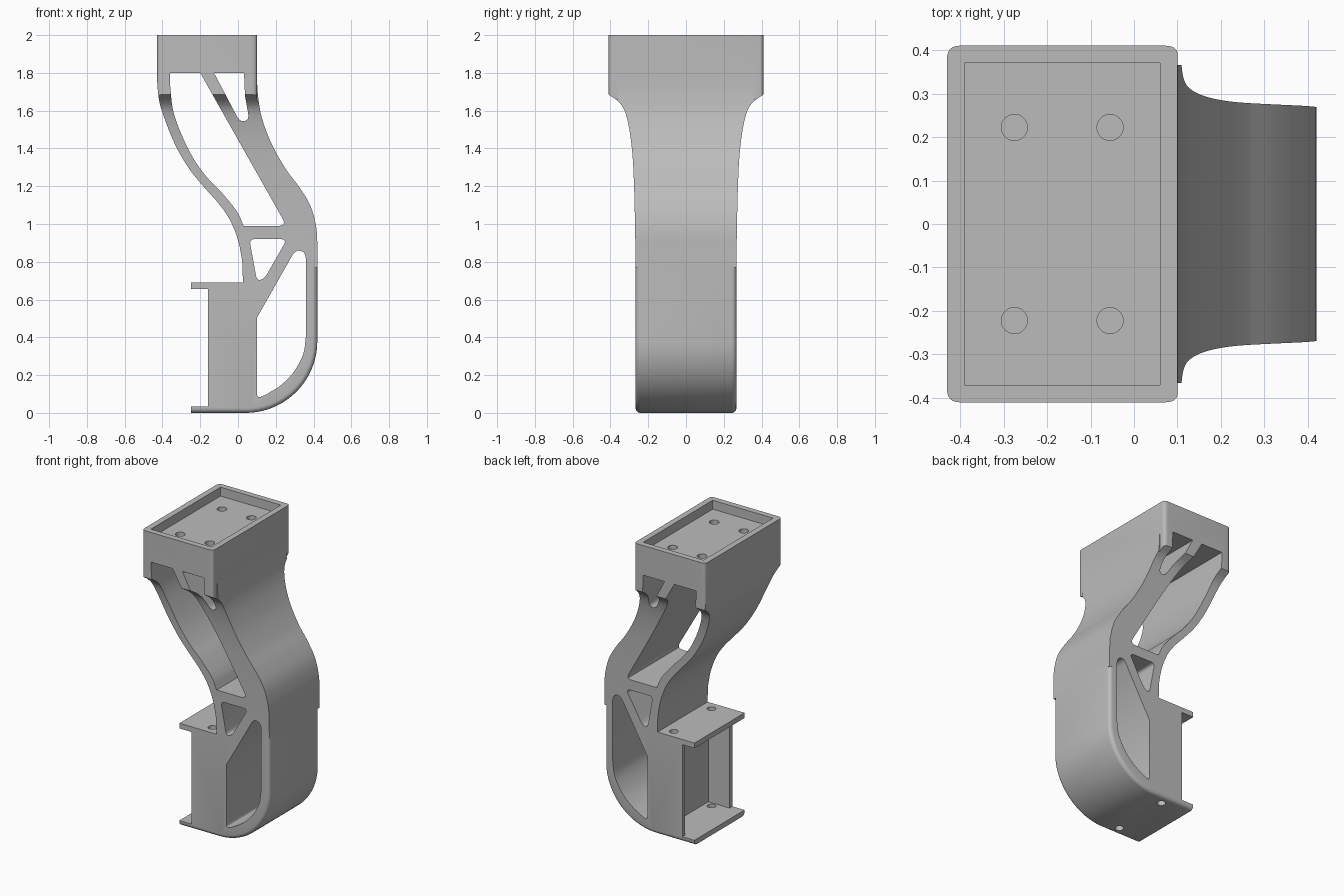
import bpy, bmesh, math
from mathutils import Vector

if "Cube" in bpy.data.objects:
    bpy.data.objects.remove(bpy.data.objects["Cube"])

grey = bpy.data.materials.new("matte grey")
grey.use_nodes = True
COLOUR = (0.5, 0.5, 0.5, 1)
grey.diffuse_color = COLOUR
grey.node_tree.nodes["Principled BSDF"].inputs["Base Color"].default_value = COLOUR


def spline(pts, steps=5):
    """Smooth open curve through the given points."""
    p = [Vector(q) for q in pts]
    p = [2 * p[0] - p[1]] + p + [2 * p[-1] - p[-2]]
    out = []
    for a, b, c, d in zip(p, p[1:], p[2:], p[3:]):
        for i in range(steps):
            t = i / steps
            out.append(0.5 * (2 * b + (c - a) * t + (2 * a - 5 * b + 4 * c - d) * t * t
                              + (3 * b - a - 3 * c + d) * t ** 3))
    return [tuple(q) for q in out] + [tuple(pts[-1])]


def cut_back(corner, neighbour, r):
    edge = Vector(neighbour[:2]) - corner
    return corner + edge.normalized() * min(r, edge.length * 0.45)


def rounded(pts, steps=6):
    """Closed outline; a third value on a point is how far its corner is cut back."""
    out = []
    for i, q in enumerate(pts):
        b = Vector(q[:2])
        if len(q) < 3:
            out.append(tuple(b))
            continue
        a = cut_back(b, pts[i - 1], q[2])
        c = cut_back(b, pts[(i + 1) % len(pts)], q[2])
        for k in range(steps + 1):
            t = k / steps
            out.append(tuple(a * (1 - t) ** 2 + b * 2 * t * (1 - t) + c * t * t))
    return out


PLACE = {"x": lambda u, v, d: (d, u, v),
         "y": lambda u, v, d: (u, d, v),
         "z": lambda u, v, d: (u, v, d)}


def prism(name, pts, axis, lo, hi, bevel=None):
    """Extrude a flat outline along an axis; bevel picks cap edges to round."""
    bm = bmesh.new()
    low, high = [[bm.verts.new(PLACE[axis](u, v, d)) for u, v in pts] for d in (lo, hi)]
    bm.faces.new(low[::-1])
    bm.faces.new(high)
    for i in range(len(pts)):
        bm.faces.new((low[i - 1], low[i], high[i], high[i - 1]))
    bm.normal_update()
    if bm.calc_volume(signed=True) < 0:
        bmesh.ops.reverse_faces(bm, faces=bm.faces[:])
    if bevel:
        edges = [e for e in bm.edges if bevel(*(v.co for v in e.verts))]
        bmesh.ops.bevel(bm, geom=edges, offset=0.025, segments=4, profile=0.5, affect="EDGES")
    mesh = bpy.data.meshes.new(name)
    bm.to_mesh(mesh)
    bm.free()
    mesh.materials.append(grey)
    ob = bpy.data.objects.new(name, mesh)
    bpy.context.scene.collection.objects.link(ob)
    return ob


def combine(ob, other, operation):
    """Bake a boolean, using the first solver that gives a changed, solid result."""
    mod = ob.modifiers.new("combine", "BOOLEAN")
    mod.object, mod.operation = other, operation
    for solver in ("MANIFOLD", "EXACT", "FLOAT"):
        mod.solver = solver
        graph = bpy.context.evaluated_depsgraph_get()
        graph.update()
        result = bpy.data.meshes.new_from_object(ob.evaluated_get(graph))
        if result.polygons and len(result.vertices) != len(ob.data.vertices):
            ob.data = result
            break
    ob.modifiers.remove(mod)
    bpy.data.objects.remove(other)


def circle(x, y, r, n=32):
    return [(x + r * math.cos(math.tau * i / n), y + r * math.sin(math.tau * i / n))
            for i in range(n)]


def rect(x0, x1, y0, y1):
    return [(x0, y0), (x1, y0), (x1, y1), (x0, y1)]


SPLIT, HALF = 0.77, 0.267

# Upper leg and head block: side outline, trimmed by width and plan outlines
front_curve = spline([(0.42, 0.85), (0.416, 0.97), (0.386, 1.09), (0.328, 1.19), (0.254, 1.29),
                      (0.18, 1.42), (0.127, 1.56), (0.106, 1.68), (0.1, 1.78)])
back_curve = spline([(-0.43, 1.78), (-0.418, 1.656), (-0.386, 1.55), (-0.328, 1.41),
                     (-0.254, 1.286), (-0.175, 1.19), (-0.1, 1.105), (-0.042, 1.02),
                     (0, 0.915), (0.021, 0.81), (0.024, SPLIT)])
leg = prism("bracket_leg", [(0.42, SPLIT)] + front_curve + [(0.1, 2), (-0.43, 2)] + back_curve,
            "y", -0.6, 0.6)
flare = [(HALF, 0.5)] + spline([(HALF, 0.8), (0.27, 1.0), (0.275, 1.2), (0.283, 1.36),
                                (0.3, 1.5), (0.325, 1.6), (0.36, 1.65), (0.41, 1.685)])
flare.append((0.41, 2.2))
combine(leg, prism("width", flare + [(-y, z) for y, z in reversed(flare)], "x", -1, 1),
        "INTERSECT")
plan = rounded([(-0.43, -0.41, 0.03), (0.1, -0.41, 0.03), (0.1, -0.365), (0.6, -0.365),
                (0.6, 0.365), (0.1, 0.365), (0.1, 0.41, 0.03), (-0.43, 0.41, 0.03)])
combine(leg, prism("plan", plan, "z", 0, 3), "INTERSECT")

# Lower leg with mounting flanges and softened outer rim
heel = [(0.04 + 0.38 * math.sin(a), 0.38 - 0.38 * math.cos(a))
        for a in (math.pi / 2 * i / 20 for i in range(21))]
lower = [(-0.25, 0)] + heel + [(0.42, SPLIT), (0.024, SPLIT), (0.026, 0.69), (-0.25, 0.69),
                               (-0.25, 0.655), (-0.16, 0.655), (-0.16, 0.035), (-0.25, 0.035)]


def on_rim(a, b):
    mid = (a + b) / 2
    outer = mid.z < 0.001 or (mid.x > 0.04 and mid.z < SPLIT - 0.01)
    return outer and abs(a.y - b.y) < 0.001


combine(leg, prism("lower_leg", lower, "y", -HALF, HALF, on_rim), "UNION")

# Side openings that leave the struts
back_strut = spline([(0.03, 0.99), (-0.005, 1.065), (-0.085, 1.165), (-0.164, 1.247),
                     (-0.238, 1.35), (-0.3, 1.476), (-0.344, 1.603), (-0.36, 1.74)])
openings = [
    rounded([(-0.36, 1.8), (-0.2, 1.8), (0.258, 0.99, 0.045)] + back_strut),
    rounded([(-0.127, 1.8), (0.032, 1.8), (0.037, 1.68), (0.06, 1.55, 0.04), (0.01, 1.54, 0.04)]),
    rounded([(0.06, 0.92, 0.03), (0.26, 0.92, 0.035), (0.14, 0.71, 0.04), (0.1, 0.7, 0.03)]),
    rounded([(0.1, 0.503), (0.305, 0.865, 0.04), (0.36, 0.85, 0.05)]
            + spline([(0.36, 0.41), (0.344, 0.307), (0.29, 0.21), (0.222, 0.143), (0.153, 0.1)])
            + [(0.1, 0.075, 0.03)]),
]
for outline in openings:
    combine(leg, prism("opening", outline, "y", -1, 1), "DIFFERENCE")

# Rear socket between the side plates
combine(leg, prism("socket", rect(-0.5, 0, 0.035, 0.655), "y", -0.237, 0.237), "DIFFERENCE")

# Recessed tray on the head
combine(leg, prism("tray", rect(-0.39, 0.06, -0.37, 0.37), "z", 1.94, 2.2), "DIFFERENCE")

# Screw holes in tray and flanges
for y in (-0.222, 0.222):
    for x in (-0.275, -0.055):
        combine(leg, prism("screw_hole", circle(x, y, 0.03), "z", 1.86, 2.1), "DIFFERENCE")
for y in (-0.2, 0.2):
    for lo, hi in ((-0.1, 0.1), (0.6, 0.75)):
        combine(leg, prism("screw_hole", circle(-0.05, y, 0.027), "z", lo, hi), "DIFFERENCE")

bpy.ops.object.select_all(action="DESELECT")
leg.select_set(True)
bpy.context.view_layer.objects.active = leg
bpy.ops.object.shade_smooth_by_angle(angle=math.radians(30))
